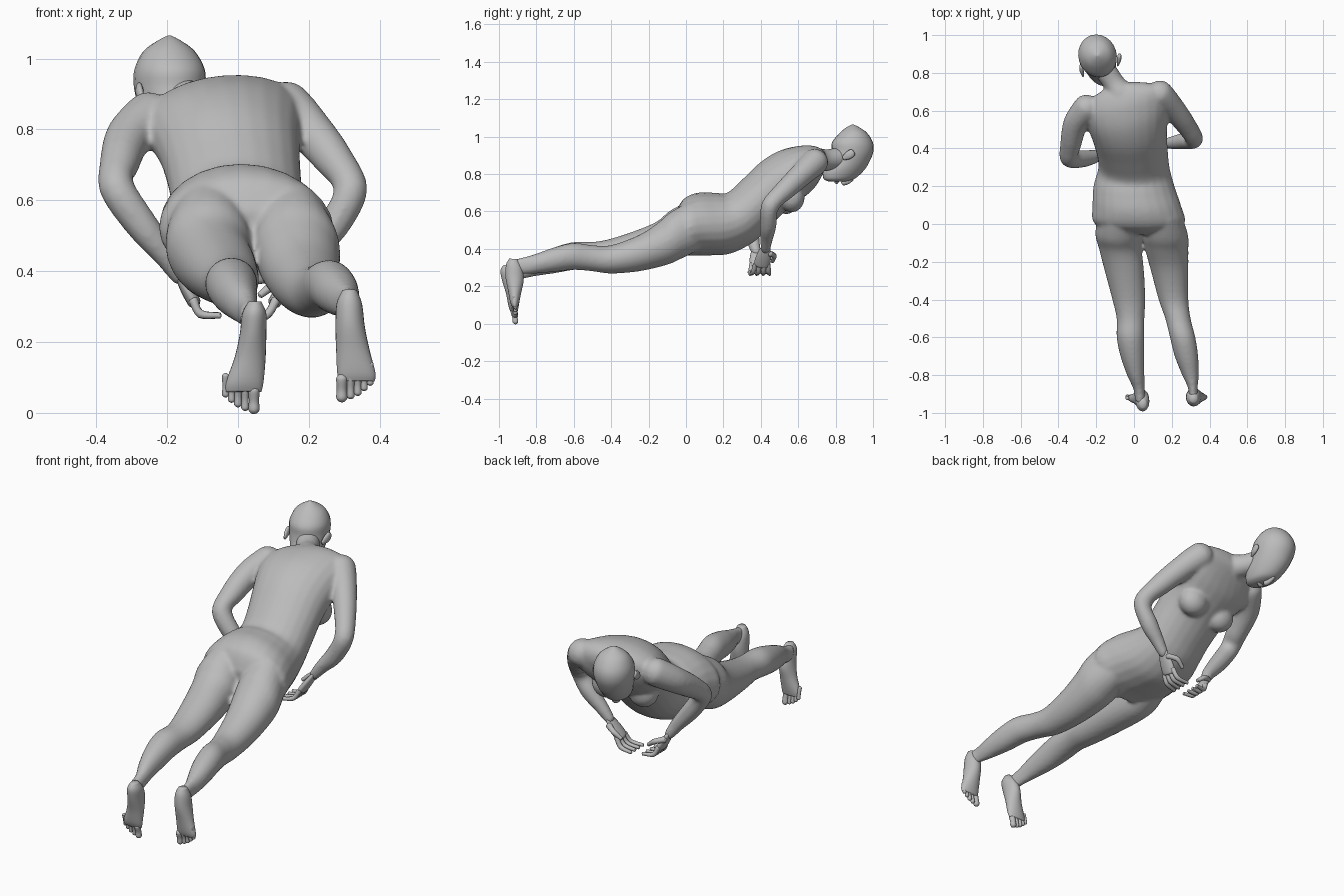
import bpy, bmesh, math
from mathutils import Vector as V

skin = bpy.data.materials.new("plain grey")
skin.diffuse_color = (0.5, 0.5, 0.5, 1)


def spline(rows, n):
    """Catmull-Rom interpolation of rows of vectors."""
    out = []
    for i in range(len(rows) - 1):
        p = [rows[max(0, min(len(rows) - 1, i + k))] for k in (-1, 0, 1, 2)]
        for s in range(n):
            t = s / n
            out.append([(2 * b + (c - a) * t + (2 * a - 5 * b + 4 * c - d) * t * t
                         + (3 * b - a - 3 * c + d) * t ** 3) * 0.5 for a, b, c, d in zip(*p)])
    return out + [rows[-1]]


def loft(bm, rings, n=4, sides=24):
    """Skin of elliptical rings, each (centre, half axis, half axis)."""
    loops = []
    for c, a, b in spline(rings, n):
        loops.append([bm.verts.new(c + a * math.cos(k * math.tau / sides) + b * math.sin(k * math.tau / sides))
                      for k in range(sides)])
    for u, v in zip(loops, loops[1:]):
        for k in range(sides):
            j = (k + 1) % sides
            bm.faces.new((u[k], u[j], v[j], v[k]))
    bm.faces.new(loops[0][::-1])
    bm.faces.new(loops[-1])


def profile(bm, rows, sy=0.0, sz=0.0):
    """Rows: x0, x1, back y, back z, front y, front z; optional skew of the side axis."""
    rings = []
    for x0, x1, yb, zb, yf, zf, *k in rows:
        w, s = (x1 - x0) / 2, (k[0] if k else 0)
        rings.append((V(((x0 + x1) / 2, (yb + yf) / 2, (zb + zf) / 2)),
                      V((w, w * sy * s, w * sz * s)), V((0, (yb - yf) / 2, (zb - zf) / 2))))
    loft(bm, rings)


def tube(bm, pts, wide=V((1, 0, 0)), flat=1.0, sides=16, n=4):
    """Round-ended limb through points (x, y, z, radius)."""
    P, R = [V(p[:3]) for p in pts], [p[3] for p in pts]
    rings = []
    for i, (p, r) in enumerate(zip(P, R)):
        t = (P[min(i + 1, len(P) - 1)] - P[max(i - 1, 0)]).normalized()
        a = (wide - t * wide.dot(t)).normalized()
        b = t.cross(a)
        ring = (p, a * r, b * r * flat)
        caps = [(p + t * r * f * flat, a * r * q, b * r * flat * q) for f, q in ((0.55, 0.8), (0.85, 0.45), (0.95, 0.1))]
        if i == 0:
            rings += [(2 * p - c, u, v) for c, u, v in caps[::-1]]
        rings.append(ring)
        if i == len(P) - 1:
            rings += caps
    loft(bm, rings, n, sides)


def ball(bm, c, r):
    new = bmesh.ops.create_uvsphere(bm, u_segments=20, v_segments=12, radius=1)["verts"]
    for v in new:
        v.co = V(c) + V([a * b for a, b in zip(v.co, r)])


def finish(name, bm, voxel=0, smooth=0):
    bmesh.ops.recalc_face_normals(bm, faces=bm.faces)
    me = bpy.data.meshes.new(name)
    bm.to_mesh(me)
    bm.free()
    ob = bpy.data.objects.new(name, me)
    bpy.context.collection.objects.link(ob)
    bpy.context.view_layer.objects.active = ob
    ob.select_set(True)
    if voxel:
        m = ob.modifiers.new("fuse", 'REMESH')
        m.mode, m.voxel_size = 'VOXEL', voxel
        bpy.ops.object.modifier_apply(modifier="fuse")
    if smooth:
        m = ob.modifiers.new("soften", 'SMOOTH')
        m.iterations = smooth
        bpy.ops.object.modifier_apply(modifier="soften")
    ob.data.materials.clear()
    ob.data.materials.append(skin)
    for f in ob.data.polygons:
        f.material_index = 0
        f.use_smooth = True
    ob.select_set(False)


# body: torso, neck, arms and legs fused into one skin
bm = bmesh.new()
profile(bm, [
    (-.12, .20, -.06, .57, -.03, .36), (-.215, .27, -.02, .66, .04, .365),
    (-.22, .25, .06, .70, .13, .365), (-.215, .215, .16, .70, .24, .375),
    (-.19, .19, .22, .70, .36, .435), (-.195, .18, .30, .77, .44, .51, .3),
    (-.22, .175, .40, .865, .53, .60, .5), (-.25, .18, .50, .925, .61, .66, .8),
    (-.27, .185, .60, .95, .67, .71, 1), (-.24, .16, .67, .95, .71, .77, 1),
    (-.18, .07, .715, .935, .73, .82, 1), (-.13, -.01, .735, .92, .745, .84, 1)], .2, .08)
for c in ((-.12, .535, .665), (.075, .565, .675)):
    ball(bm, c, (.08, .07, .08))
tube(bm, [(-.07, .69, .875, .07), (-.11, .75, .875, .058), (-.155, .82, .885, .058)])
ARMS = {
    "left": [(-.25, .615, .835, .072), (-.31, .53, .775, .066), (-.335, .42, .70, .056), (-.342, .35, .635, .05),
             (-.272, .345, .53, .046), (-.20, .36, .44, .035), (-.165, .375, .385, .026)],
    "right": [(.135, .69, .865, .072), (.2, .62, .80, .064), (.27, .53, .715, .055), (.318, .45, .63, .048),
              (.27, .44, .53, .045), (.2, .43, .45, .034), (.16, .425, .40, .026)]}
for pts in ARMS.values():
    tube(bm, pts, V((0, 1, 0)))
profile(bm, [
    (-.19, .03, .02, .66, .08, .40), (-.205, .038, -.085, .605, -.02, .35), (-.187, .04, -.15, .55, -.1, .325),
    (-.155, .053, -.25, .505, -.25, .31), (-.115, .06, -.4, .455, -.4, .30), (-.092, .055, -.5, .437, -.5, .30),
    (-.092, .055, -.6, .437, -.6, .288), (-.072, .055, -.7, .41, -.7, .27), (-.037, .055, -.8, .37, -.8, .255),
    (-.003, .057, -.88, .33, -.87, .24), (.005, .062, -.95, .31, -.92, .23)])
profile(bm, [
    (.05, .25, .02, .655, .08, .40), (.043, .285, -.085, .595, -.02, .35), (.056, .288, -.15, .54, -.1, .315),
    (.09, .288, -.25, .475, -.25, .28), (.13, .288, -.4, .42, -.4, .268), (.165, .30, -.5, .42, -.5, .28),
    (.19, .325, -.6, .432, -.6, .288), (.215, .34, -.7, .41, -.7, .277), (.255, .343, -.8, .375, -.8, .268),
    (.285, .337, -.87, .355, -.86, .265), (.29, .34, -.92, .345, -.9, .265)])
finish("body", bm, .009, 8)

# head: horizontal slices from the face up to the back of the skull
bm = bmesh.new()
rings = []
for z, y0, y1, w in ((.76, .765, .85, .03), (.775, .737, .90, .055), (.82, .735, .95, .075), (.87, .765, .98, .088),
                     (.92, .78, .998, .096), (.97, .785, .995, .094), (1.02, .825, .965, .070),
                     (1.05, .86, .925, .032), (1.065, .888, .895, .004)):
    y, h = (y0 + y1) / 2, (y1 - y0) / 2
    rings.append((V((-.193 - .3 * (y - .89), y, z)), V((w, .3 * w, 0)), V((-.3 * h, h, 0))))
loft(bm, rings)
# nose, lips and ears
tube(bm, [(-.19, .885, .772, .012), (-.183, .862, .757, .013), (-.179, .845, .755, .016)], sides=10)
tube(bm, [(-.19, .800, .765, .008), (-.172, .805, .758, .011), (-.154, .811, .765, .008)], V((0, 1, 0)), sides=10)
for s in (-1, 1):
    cx, cy = -.178 + s * .093, .84 + s * .028
    tube(bm, [(cx, cy - .025, .885, .012), (cx + s * .006, cy, .90, .022), (cx + s * .008, cy + .022, .915, .02)],
         V((0, 0, 1)), .5, 12)
finish("head", bm)

# hands: flat palm, four curled fingers and a thumb
for side, s, wrist, knuckle, tip in (("left", 1, V((-.165, .375, .385)), V((-.125, .385, .315)), V((-.055, .39, .275))),
                                     ("right", -1, V((.16, .425, .40)), V((.105, .405, .315)), V((.02, .395, .265)))):
    bm = bmesh.new()
    tube(bm, [(*wrist, .028), (*wrist.lerp(knuckle, .5), .040), (*knuckle, .042)], V((0, 1, 0)), .45)
    for i in range(4):
        o = V((0, (i - 1.5) * .023, 0))
        a, b = knuckle + o, tip + o * 1.5
        m = a.lerp(b, .45) + V((-s * .012, 0, -.018))
        tube(bm, [(*a, .013), (*m, .012), (*b, .009)], sides=10)
    a = wrist.lerp(knuckle, .3) + V((0, .03, 0))
    tube(bm, [(*a, .016), (*(a + V((s * .04, .022, -.012))), .014), (*(a + V((s * .078, .014, -.04))), .010)], sides=10)
    finish(side + "_hand", bm)

# feet: sole towards -y, toes pointing down
for side, rows, toes in (
        ("left", [(.03, .065, -.975, .315, -.93, .315), (.012, .08, -.992, .285, -.895, .275),
                  (.005, .08, -.983, .23, -.875, .215), (-.01, .078, -.962, .16, -.885, .15),
                  (-.034, .072, -.948, .09, -.896, .085), (-.035, .066, -.935, .06, -.902, .058)],
         [(.045, .012, .016), (.020, .016, .011), (.0, .026, .011), (-.018, .038, .010), (-.035, .053, .010)]),
        ("right", [(.295, .335, -.945, .348, -.90, .345), (.278, .35, -.962, .315, -.875, .30),
                   (.275, .358, -.965, .25, -.868, .235), (.277, .372, -.952, .18, -.88, .17),
                   (.28, .388, -.94, .115, -.893, .11), (.285, .385, -.93, .09, -.90, .088)],
         [(.293, .045, .016), (.318, .049, .011), (.338, .058, .011), (.356, .071, .010), (.373, .086, .010)])):
    bm = bmesh.new()
    profile(bm, rows)
    for x, z, r in toes:
        tube(bm, [(x, -.922, z + .05, r), (x, -.915, z + .022, r * .9), (x, -.912, z, r)], sides=10)
    finish(side + "_foot", bm)
